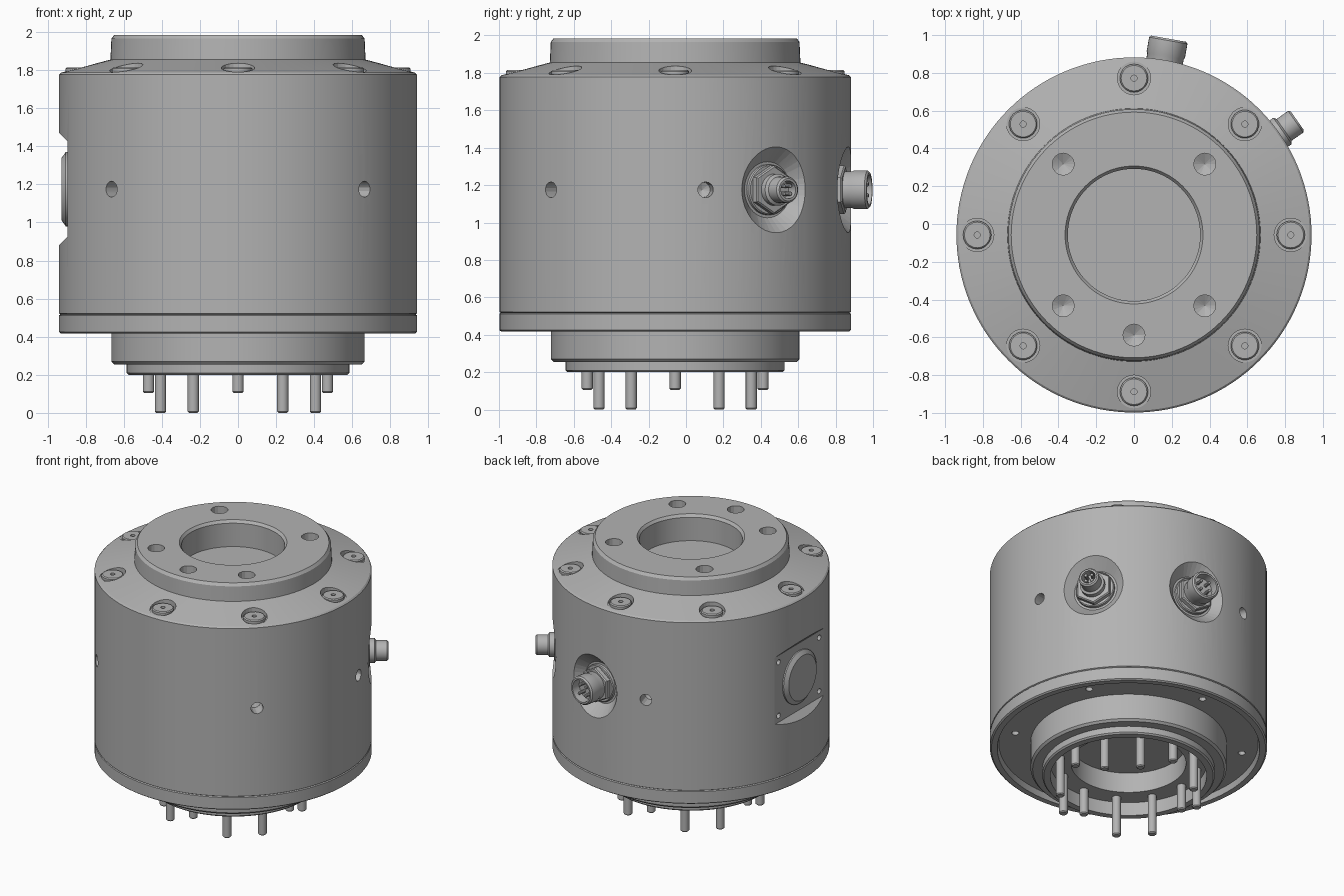
import bpy, bmesh, math
from math import radians, cos, sin, tau
from mathutils import Matrix, Vector

cube = bpy.data.objects.get("Cube")
if cube:
    bpy.data.objects.remove(cube, do_unlink=True)

GREY = (0.45, 0.45, 0.45, 1)
metal = bpy.data.materials.new("plain grey metal")
metal.use_nodes = True
metal.diffuse_color = GREY
metal.node_tree.nodes["Principled BSDF"].inputs["Base Color"].default_value = GREY

CENTRE = Matrix.Translation((0, -0.058, 0))
MID_Z = 1.175


def polar(angle, r, z):
    """Upright frame at an angle and radius around the housing axis."""
    return CENTRE @ Matrix.Rotation(radians(angle), 4, 'Z') @ Matrix.Translation((r, 0, z))


def outward(angle, r=0, z=MID_Z):
    """Frame whose local z points out of the side wall."""
    return polar(angle, r, z) @ Matrix.Rotation(radians(90), 4, 'Y')


def add_lathe(bm, profile, matrix, steps):
    """Solid of revolution; the profile starts and ends on the axis."""
    verts = [bm.verts.new((r, 0, z)) for r, z in profile]
    edges = [bm.edges.new(pair) for pair in zip(verts, verts[1:])]
    made = bmesh.ops.spin(bm, geom=verts + edges, cent=(0, 0, 0), axis=(0, 0, 1),
                          angle=tau, steps=steps, use_duplicate=False)
    bm.verts.index_update()
    part, stack = set(verts), list(verts)
    while stack:
        for e in stack.pop().link_edges:
            for v in e.verts:
                if v not in part:
                    part.add(v)
                    stack.append(v)
    part.update(v for v in made["geom_last"] if isinstance(v, bmesh.types.BMVert))
    bmesh.ops.transform(bm, matrix=matrix, verts=list(part))
    bmesh.ops.remove_doubles(bm, verts=list(part), dist=0.0002)


def finish(bm, name, smooth=True):
    bmesh.ops.recalc_face_normals(bm, faces=bm.faces)
    mesh = bpy.data.meshes.new(name)
    bm.to_mesh(mesh)
    bm.free()
    obj = bpy.data.objects.new(name, mesh)
    bpy.context.collection.objects.link(obj)
    mesh.materials.append(metal)
    if smooth:
        shade(obj)
    return obj


def select(obj):
    bpy.ops.object.select_all(action='DESELECT')
    obj.select_set(True)
    bpy.context.view_layer.objects.active = obj


def shade(obj):
    select(obj)
    bpy.ops.object.shade_smooth_by_angle(angle=radians(28))


def lathe(name, profile, matrix=CENTRE, steps=32, smooth=True):
    bm = bmesh.new()
    add_lathe(bm, profile, matrix, steps)
    return finish(bm, name, smooth)


def rod(r, z0, z1, bevel=0.0):
    return [(0, z0), (r - bevel, z0), (r, z0 + bevel), (r, z1 - bevel), (r - bevel, z1), (0, z1)]


def drill(r, depth, tip=0.0):
    """Hole profile going down from the local origin, with a conical tip."""
    return [(0, -depth - tip), (r, -depth), (r, 0.1), (0, 0.1)]


# Housing: collar, sloped shoulder, drum, recessed underside and lower spigot
housing = lathe("housing", [
    (0, 1.79), (0.35, 1.79), (0.35, 1.965), (0.365, 1.985),
    (0.65, 1.985), (0.665, 1.965), (0.67, 1.855), (0.69, 1.85),
    (0.93, 1.787), (0.94, 1.777),
    (0.94, 0.522), (0.932, 0.517), (0.94, 0.512),
    (0.94, 0.425), (0.93, 0.417), (0.89, 0.417), (0.88, 0.46),
    (0.665, 0.46), (0.665, 0.27), (0.65, 0.255),
    (0.585, 0.255), (0.585, 0.21), (0.575, 0.2),
    (0.53, 0.2), (0.53, 0.3), (0.39, 0.3), (0.39, 0.45), (0, 0.45)], steps=128)

# Cutters for every hole and pocket
cut = bmesh.new()
for angle in (45, 135, 225, 315, 270):              # threaded holes in the collar
    add_lathe(cut, drill(0.058, 0.13, 0.03), polar(angle, 0.53, 1.985), 16)
for k in range(8):                                  # screw pockets in the shoulder
    add_lathe(cut, drill(0.088, 0.03), polar(45 * k, 0.83, 1.82), 24)
for angle in (10, 106, 225, 315):                   # side holes
    add_lathe(cut, drill(0.042, 0.1, 0.02), outward(angle, 0.94), 14)
for angle in (35, 80):                              # conical connector seats
    add_lathe(cut, [(0, 0.86), (0.15, 0.86), (0.29, 1.0), (0, 1.0)], outward(angle), 40)
for k in range(6):                                  # small holes in the underside
    add_lathe(cut, drill(0.025, 0.06), polar(30 + 60 * k, 0.78, 0.46)
              @ Matrix.Rotation(math.pi, 4, 'X'), 12)
for y in (-0.24, 0.24):                             # cover corner holes
    for z in (-0.2, 0.2):
        add_lathe(cut, drill(0.02, 0.05),
                  CENTRE @ Matrix.Translation((0, y, z)) @ Matrix.Translation((-0.895, 0, MID_Z))
                  @ Matrix.Rotation(radians(-90), 4, 'Y') @ Matrix.Translation((0, 0, -0.0)), 12)
hole_cutter = finish(cut, "hole_cutter", False)

# Flat on the side wall with sloped ends
flat = bmesh.new()
section = [(-0.895, 0.925), (-0.895, 1.425), (-1.05, 1.58), (-1.05, 0.77)]
face = flat.faces.new([flat.verts.new(CENTRE @ Vector((x, -0.5, z))) for x, z in section])
moved = bmesh.ops.extrude_face_region(flat, geom=[face])["geom"]
bmesh.ops.translate(flat, vec=(0, 1, 0), verts=[v for v in moved if isinstance(v, bmesh.types.BMVert)])
flat_cutter = finish(flat, "flat_cutter", False)

for cutter in (flat_cutter, hole_cutter):
    cutter.hide_render = True
    select(housing)
    mod = housing.modifiers.new("cut", 'BOOLEAN')
    mod.operation = 'DIFFERENCE'
    mod.solver = 'EXACT'
    mod.object = cutter
    bpy.ops.object.modifier_apply(modifier=mod.name)
    bpy.data.objects.remove(cutter, do_unlink=True)
shade(housing)

# Shoulder screws: flat heads with a small socket
for k in range(8):
    lathe(f"shoulder_screw_{k + 1}",
          [(0, 1.78), (0.075, 1.78), (0.075, 1.808), (0.068, 1.815),
           (0.016, 1.815), (0.016, 1.795), (0, 1.795)], polar(45 * k, 0.83, 0), 20)

# Round cover on the flat
lathe("side_cover", [(0, 0.88), (0.195, 0.88), (0.195, 0.905), (0.165, 0.926), (0, 0.926)],
      outward(180), 48)

# Ring of pins: every third one is short
for k in range(12):
    bottom = 0.105 if k % 3 == 0 else 0.0
    lathe(f"bottom_pin_{k + 1}", rod(0.03, bottom, 0.32, 0.007), polar(30 * k, 0.47, 0), 16)


def connector(name, angle, tube, collar, contacts):
    """Hex nut, washer, hollow tube and a ring of contacts."""
    frame = outward(angle)
    lathe(name + "_washer", rod(0.135, 0.85, 0.885, 0.006), frame, 32)
    lathe(name + "_nut", rod(0.13, 0.88, 0.925, 0.008), frame, 6, False)
    lathe(name + "_tube", [
        (0, 0.85), (collar, 0.85), (collar, 0.96), (tube, 0.97), (tube, 1.045), (tube - 0.01, 1.055),
        (tube - 0.022, 1.055), (tube - 0.022, 0.99), (0, 0.99)], frame, 32)
    for k in range(contacts):
        a = tau * (k + 0.5) / contacts
        lathe(f"{name}_contact_{k + 1}", rod(0.012, 0.98, 1.045, 0.003),
              frame @ Matrix.Translation((tube * 0.42 * cos(a), tube * 0.42 * sin(a), 0)), 10)


connector("narrow_connector", 35, 0.07, 0.085, 4)
connector("wide_connector", 80, 0.103, 0.098, 4)
